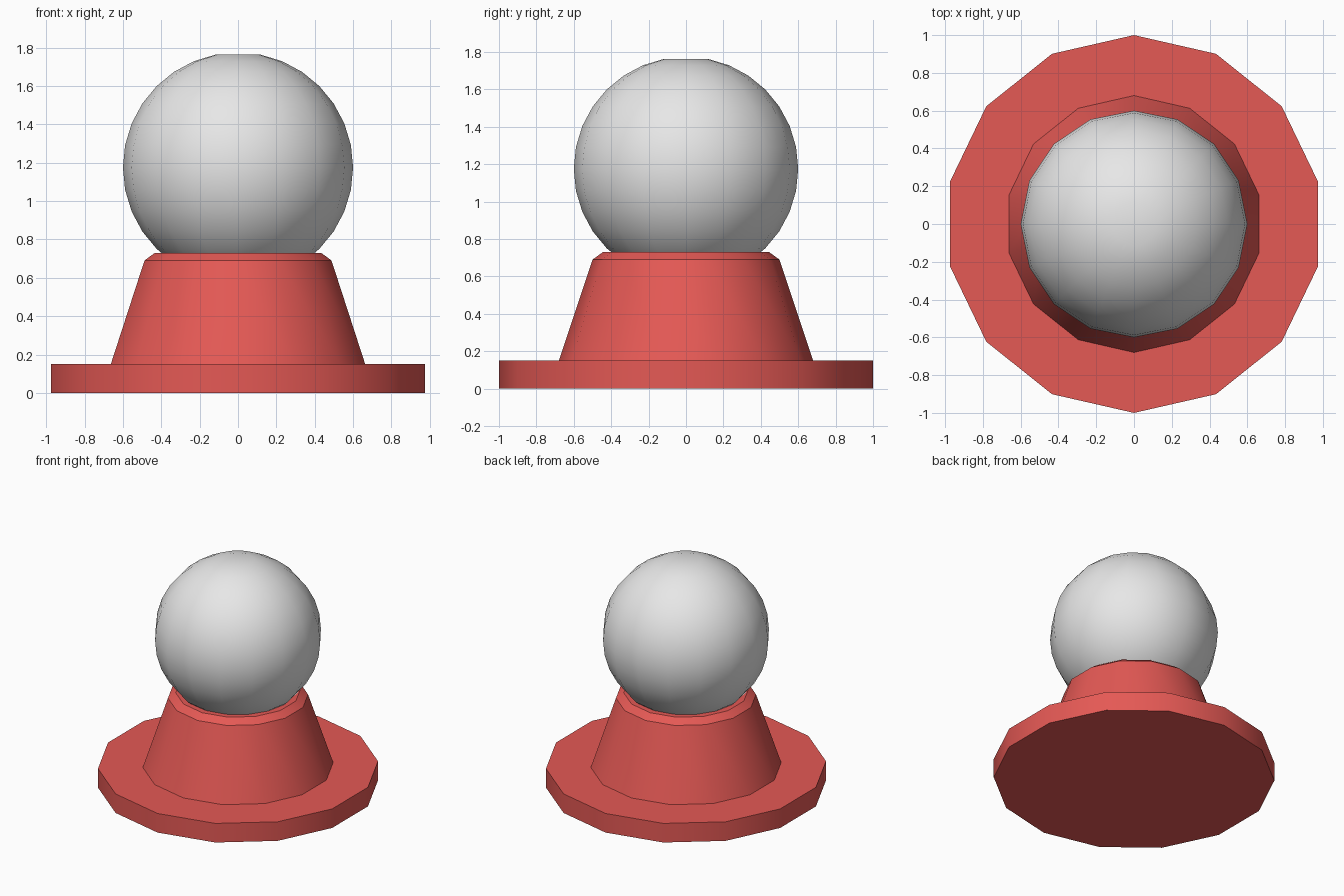
import bpy, bmesh, math

cube = bpy.data.objects.get("Cube")
if cube:
    bpy.data.objects.remove(cube, do_unlink=True)


def material(name, rgb):
    mat = bpy.data.materials.new(name)
    mat.use_nodes = True
    colour = (*rgb, 1.0)
    mat.diffuse_color = colour
    mat.node_tree.nodes["Principled BSDF"].inputs["Base Color"].default_value = colour
    return mat


def lathe(name, profile, sides, mat):
    """Spin (radius, height) points, listed bottom to top, into a capped solid."""
    bm = bmesh.new()
    rings = []
    for r, z in profile:
        angles = [2 * math.pi * i / sides for i in range(sides)]
        rings.append([bm.verts.new((r * math.sin(a), r * math.cos(a), z)) for a in angles])
    for low, high in zip(rings, rings[1:]):
        for i in range(sides):
            j = (i + 1) % sides
            bm.faces.new((low[i], low[j], high[j], high[i]))
    bm.faces.new(rings[0])
    bm.faces.new(rings[-1])
    bmesh.ops.recalc_face_normals(bm, faces=bm.faces)
    mesh = bpy.data.meshes.new(name)
    bm.to_mesh(mesh)
    bm.free()
    mesh.materials.append(mat)
    obj = bpy.data.objects.new(name, mesh)
    bpy.context.collection.objects.link(obj)
    bpy.ops.object.select_all(action='DESELECT')
    obj.select_set(True)
    bpy.context.view_layer.objects.active = obj
    bpy.ops.object.shade_smooth_by_angle(angle=math.radians(30))
    return obj


red = material("red", (0.78, 0.10, 0.09))
pale_grey = material("pale grey", (0.80, 0.80, 0.80))

# Wide foot disc
lathe("base_disc", [(1.0, 0.0), (1.0, 0.15)], 14, red)

# Tapered pedestal with a chamfered rim
lathe("pedestal", [(0.68, 0.15), (0.50, 0.69), (0.445, 0.73)], 14, red)

# Ball with small flat poles, seated in the pedestal
RADIUS, CENTRE, STEPS = 0.6, 1.175, 16
ball = []
for k in range(1, STEPS):
    t = math.pi * k / STEPS
    ball.append((RADIUS * math.sin(t), CENTRE - RADIUS * math.cos(t)))
lathe("ball", ball, 16, pale_grey)
